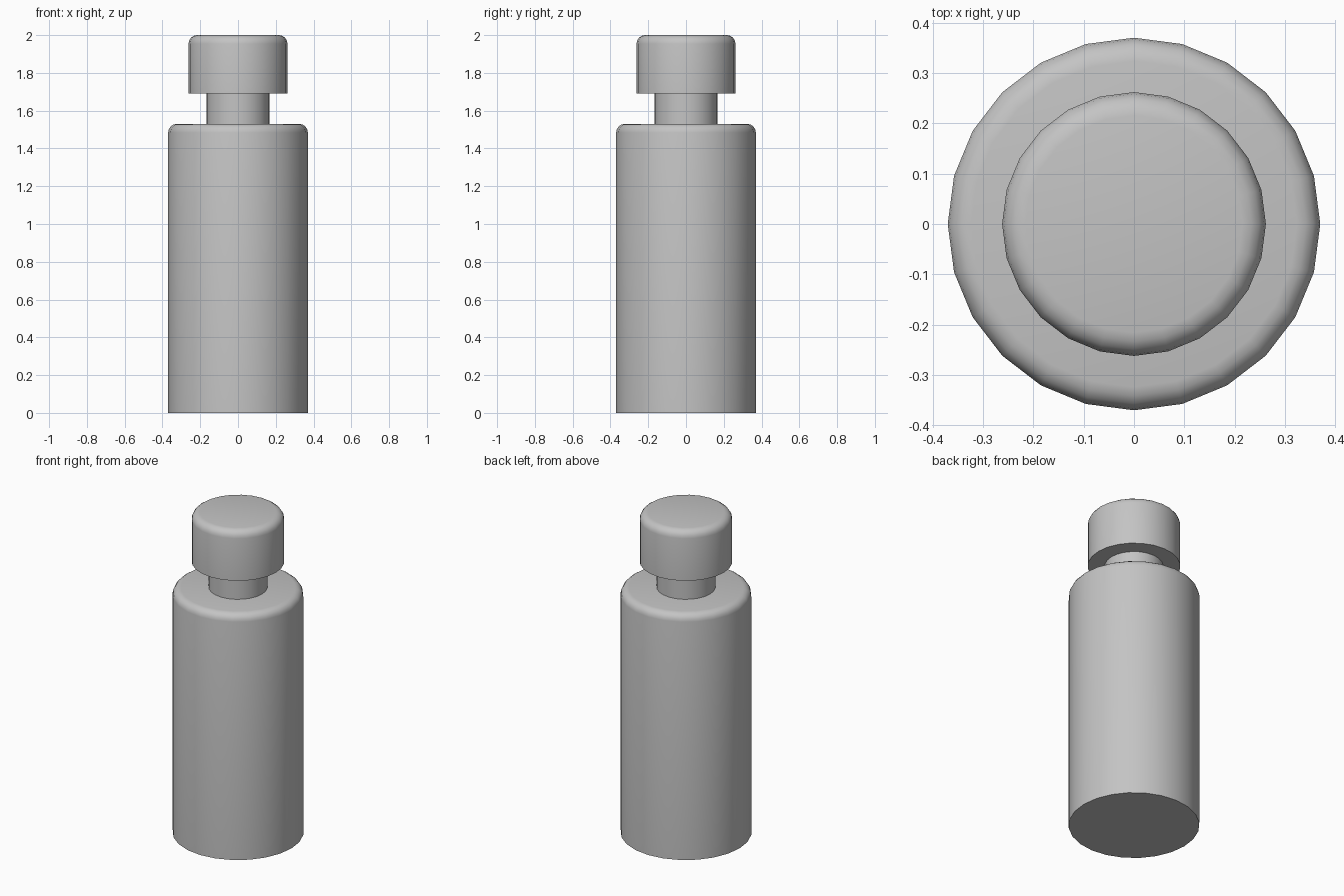
import bpy, bmesh, math

cube = bpy.data.objects.get("Cube")
if cube:
    bpy.data.objects.remove(cube, do_unlink=True)

grey = bpy.data.materials.new("plain grey")
grey.use_nodes = True
colour = (0.55, 0.55, 0.55, 1)
grey.diffuse_color = colour
grey.node_tree.nodes["Principled BSDF"].inputs["Base Color"].default_value = colour

SIDES = 24


def cylinder(name, radius, bottom, top, rounding=0):
    """Upright cylinder whose top rim may be rounded."""
    bpy.ops.mesh.primitive_cylinder_add(
        vertices=SIDES, radius=radius, depth=top - bottom,
        location=(0, 0, (bottom + top) / 2))
    obj = bpy.context.object
    obj.name = name
    obj.data.materials.append(grey)
    if rounding:
        bm = bmesh.new()
        bm.from_mesh(obj.data)
        rim = [e for e in bm.edges if all(v.co.z > 0 for v in e.verts)]
        bmesh.ops.bevel(bm, geom=rim, offset=rounding, offset_type='OFFSET',
                        segments=4, profile=0.5, affect='EDGES')
        bm.to_mesh(obj.data)
        bm.free()
    bpy.ops.object.shade_smooth_by_angle(angle=math.radians(35))
    return obj


# Bottle body, narrow neck and wide cap
cylinder("body", 0.37, 0, 1.53, 0.046)
cylinder("neck", 0.166, 1.52, 1.70)
cylinder("cap", 0.262, 1.69, 2.0, 0.046)
